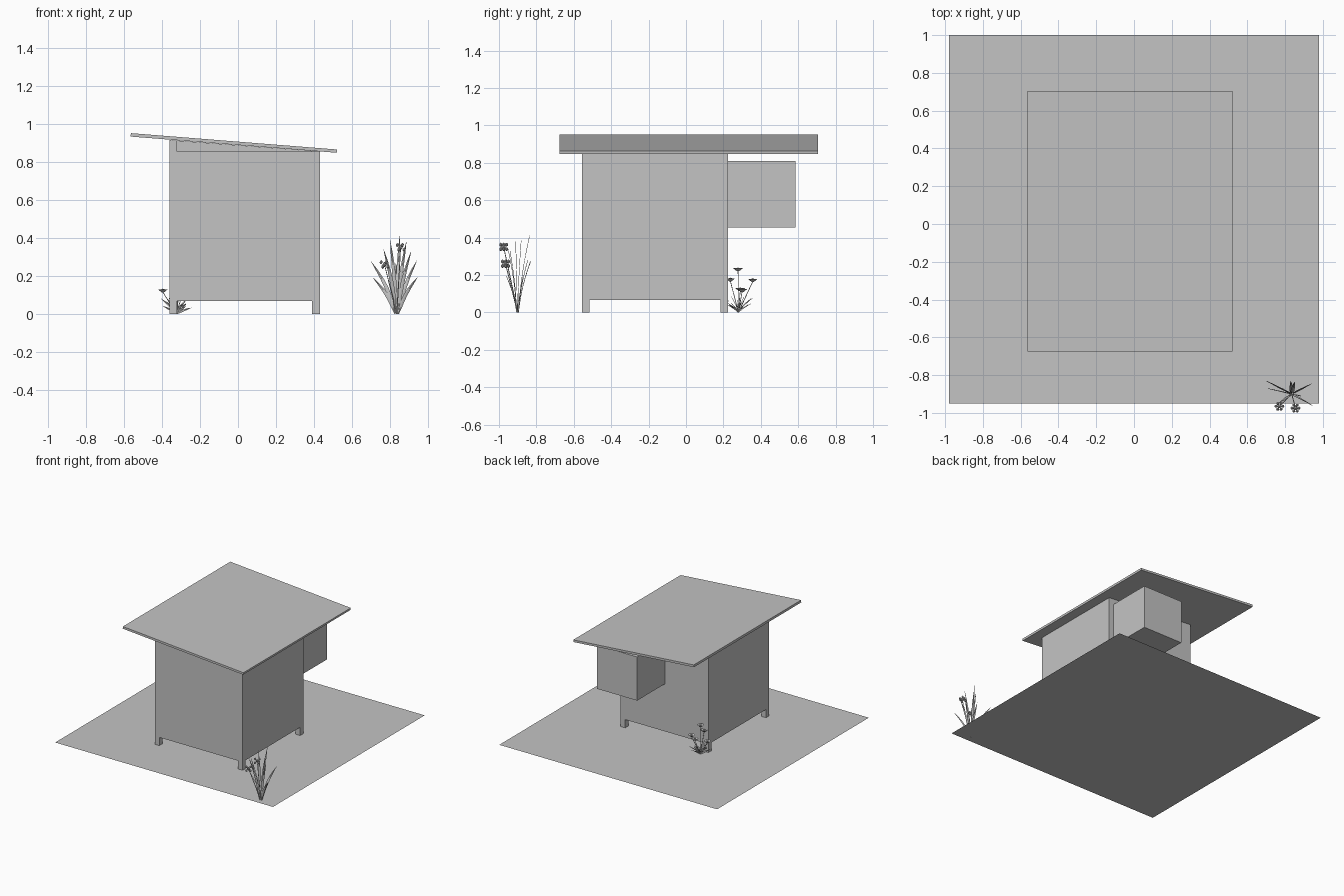
import bpy, bmesh, math, random
from mathutils import Vector, Matrix

random.seed(4)
cube = bpy.data.objects.get("Cube")
if cube:
    bpy.data.objects.remove(cube)

GREY = (0.55, 0.55, 0.55, 1)
grey = bpy.data.materials.new("plain grey")
grey.use_nodes = True
grey.diffuse_color = GREY
grey.node_tree.nodes["Principled BSDF"].inputs["Base Color"].default_value = GREY


def finish(name, bm):
    bmesh.ops.recalc_face_normals(bm, faces=bm.faces)
    mesh = bpy.data.meshes.new(name)
    bm.to_mesh(mesh)
    bm.free()
    mesh.materials.append(grey)
    obj = bpy.data.objects.new(name, mesh)
    bpy.context.collection.objects.link(obj)
    return obj


def box(name, low, high):
    bm = bmesh.new()
    low, high = Vector(low), Vector(high)
    size = Matrix.Diagonal((high - low).to_4d())
    bmesh.ops.create_cube(bm, size=1, matrix=Matrix.Translation((low + high) / 2) @ size)
    return finish(name, bm)


def prism(name, profile, y0, y1):
    """Extrude an (x, z) outline along y."""
    bm = bmesh.new()
    face = bm.faces.new([bm.verts.new((x, y0, z)) for x, z in profile])
    moved = bmesh.ops.extrude_face_region(bm, geom=[face])["geom"]
    verts = [v for v in moved if isinstance(v, bmesh.types.BMVert)]
    bmesh.ops.translate(bm, verts=verts, vec=(0, y1 - y0, 0))
    return finish(name, bm)


def blade(bm, base, tip, width, bow=0.15):
    """Slim tapered leaf: rises first, then leans out to its tip."""
    base, tip = Vector(base), Vector(tip)
    span = tip - base
    side = Vector((span.z, 0, -span.x)).normalized()
    rows, steps = [], 6
    for i in range(steps + 1):
        t = i / steps
        p = base + span * t
        lean = Vector((span.x, span.y, 0)) * bow * math.sin(math.pi * t)
        w = side * width * (0.2 + 0.8 * math.sin(math.pi * t ** 0.8)) * 0.5
        if i == steps:
            w = side * 0.0005
        rows.append([bm.verts.new(p - lean + w * k) for k in (-1, 0, 1)])
        rows[-1][1].co.y -= width * 0.12
    for a, b in zip(rows, rows[1:]):
        for k in (0, 1):
            bm.faces.new((a[k], a[k + 1], b[k + 1], b[k]))


def stem(bm, base, tip, radius):
    base, tip = Vector(base), Vector(tip)
    d = tip - base
    turn = d.to_track_quat('Z', 'Y').to_matrix().to_4x4()
    bmesh.ops.create_cone(bm, segments=5, radius1=radius, radius2=radius * 0.7, depth=d.length,
                          matrix=Matrix.Translation((base + tip) / 2) @ turn)


def ball(bm, centre, size):
    bmesh.ops.create_icosphere(bm, subdivisions=1, radius=1,
                               matrix=Matrix.Translation(centre) @ Matrix.Diagonal((*size, 1)))


# Ground sheet
bm = bmesh.new()
bmesh.ops.create_grid(bm, x_segments=1, y_segments=1, size=1,
                      matrix=Matrix.Translation((0, 0.025, 0)) @ Matrix.Diagonal((0.98, 0.975, 1, 1)))
finish("ground", bm)

# Cabin body with a taller high side
X0, X1, Y0, Y1, POST = -0.36, 0.43, -0.555, 0.225, 0.04
LOW, HIGH, FLOOR = 0.853, 0.914, 0.067
box("cabin_body", (X0 + POST, Y0, FLOOR), (X1, Y1, LOW))
prism("high_side_wall", [(X0, FLOOR), (X0 + POST, FLOOR), (X0 + POST, HIGH - 0.003), (X0, HIGH)], Y0, Y1)
prism("gable_infill", [(X0 + POST, LOW), (X1, LOW), (X1, LOW + 0.001), (X0 + POST, HIGH - 0.003)],
      Y0 + POST, Y1)
for xn, x in (("right", X0), ("left", X1 - POST)):
    for yn, y in (("front", Y0), ("back", Y1 - POST)):
        box(f"{yn}_{xn}_leg", (x, y, 0), (x + POST, y + POST, FLOOR))

# Sloping roof slab and the box hung on the back wall
prism("roof", [(-0.565, 0.932), (0.519, 0.847), (0.521, 0.864), (-0.563, 0.95)], -0.675, 0.705)
box("back_box", (0.03, Y1, 0.455), (0.39, 0.585, 0.81))

# Tall strappy plant near the front left corner
root = Vector((0.835, -0.9, 0))
bm = bmesh.new()
tips = [(0.70, -0.83, 0.275), (0.71, -0.87, 0.19), (0.765, -0.95, 0.34), (0.80, -0.88, 0.385),
        (0.85, -0.835, 0.41), (0.885, -0.91, 0.38), (0.91, -0.94, 0.33), (0.94, -0.845, 0.28),
        (0.945, -0.96, 0.195), (0.83, -0.83, 0.27)]
for x, y, z in tips:
    start = root + Vector(((x - root.x) * 0.08, (y - root.y) * 0.08, 0))
    blade(bm, start, (x, y, z), 0.02)
finish("tall_leaves", bm)

bm = bmesh.new()
for head in ((0.855, -0.975, 0.35), (0.77, -0.965, 0.26)):
    head = Vector(head)
    stem(bm, root, head, 0.003)
    ball(bm, head, (0.012, 0.012, 0.014))
    for k in range(6):
        a = k * math.tau / 6
        out = Vector((math.cos(a) * 0.018, math.sin(a) * 0.018, 0.012 if k % 2 else -0.012))
        ball(bm, head + out, (0.009, 0.009, 0.011))
finish("tall_flowers", bm)

# Low flowering plant behind the back right corner
root = Vector((-0.325, 0.28, 0))
bm = bmesh.new()
for k in range(16):
    a = k * math.tau / 16 + random.uniform(-0.15, 0.15)
    r = random.uniform(0.05, 0.10)
    tip = root + Vector((math.cos(a) * r, math.sin(a) * r, random.uniform(0.03, 0.09)))
    blade(bm, root, tip, 0.012, bow=0.1)
finish("low_leaves", bm)

bm = bmesh.new()
heads = [(-0.325, 0.278, 0.222), (-0.30, 0.357, 0.165), (-0.33, 0.237, 0.168),
         (-0.395, 0.29, 0.115), (-0.29, 0.30, 0.11)]
for head in heads:
    head = Vector(head)
    stem(bm, root, head, 0.0025)
    # Shallow open cup
    bmesh.ops.create_cone(bm, segments=8, radius1=0.006, radius2=0.026, depth=0.016,
                          matrix=Matrix.Translation(head + Vector((0, 0, 0.006))))
    ball(bm, head + Vector((0, 0, 0.012)), (0.009, 0.009, 0.006))
finish("low_flowers", bm)
